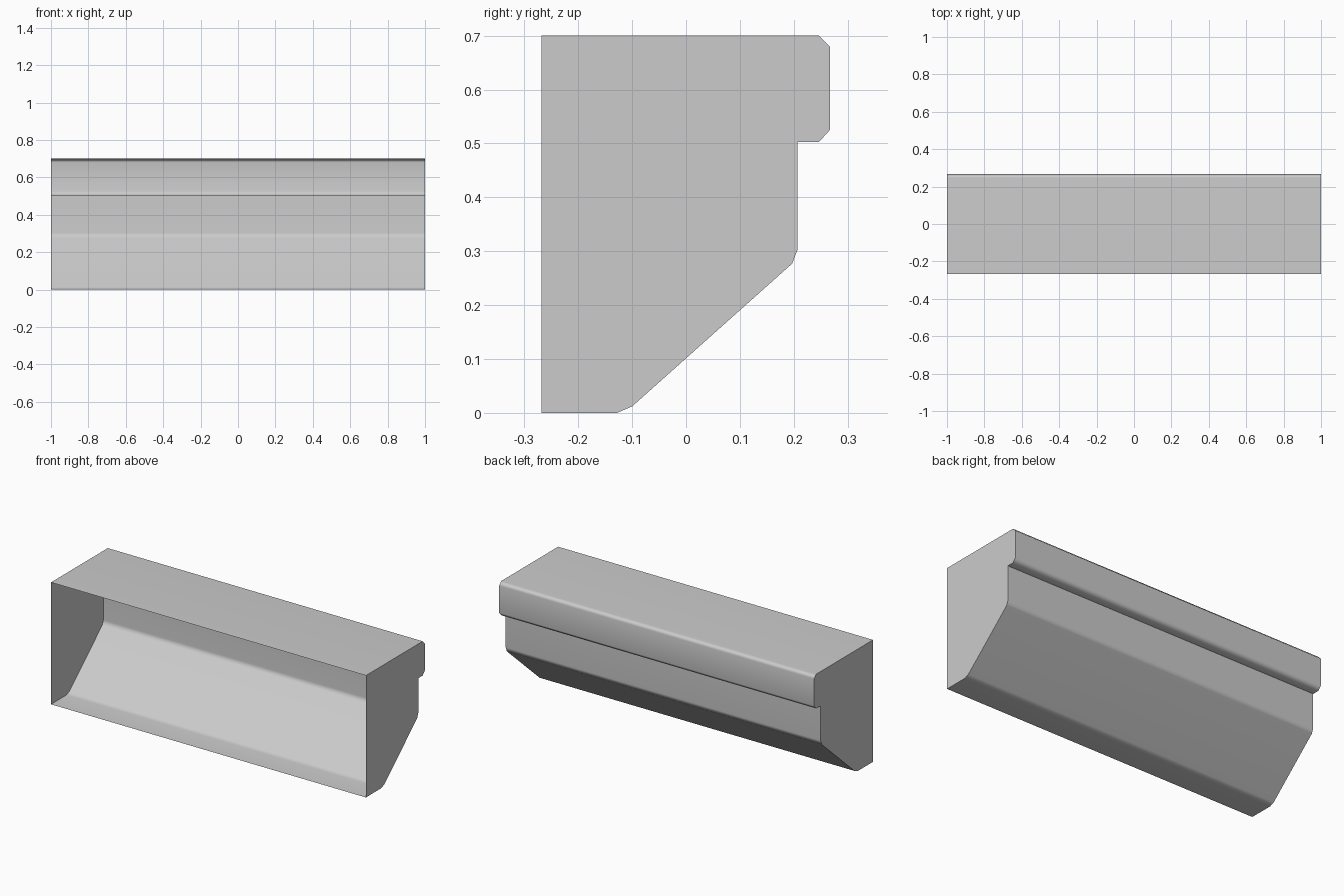
import bpy
import bmesh
import math

default = bpy.data.objects.get("Cube")
if default:
    bpy.data.objects.remove(default, do_unlink=True)

# Single plain grey
grey = bpy.data.materials.new("plain_grey")
grey.use_nodes = True
colour = (0.6, 0.6, 0.6, 1)
grey.diffuse_color = colour
grey.node_tree.nodes["Principled BSDF"].inputs["Base Color"].default_value = colour

# Side profile (y, z), from front top edge over the lip and down to front bottom edge
FRONT = -0.268
profile = [
    (FRONT, 0.70), (0.247, 0.70), (0.267, 0.68),      # top and lip bevel
    (0.267, 0.525), (0.247, 0.503), (0.207, 0.503),   # lip underside
    (0.207, 0.303), (0.197, 0.277),                   # back wall
    (-0.10, 0.012), (-0.128, 0.0), (FRONT, 0.0),      # slope and base
]

# Extrude the profile along x, leaving the front open
bm = bmesh.new()
end = bm.faces.new([bm.verts.new((-1, y, z)) for y, z in profile])
swept = bmesh.ops.extrude_face_region(bm, geom=[end], use_keep_orig=True)
moved = [g for g in swept["geom"] if isinstance(g, bmesh.types.BMVert)]
bmesh.ops.translate(bm, verts=moved, vec=(2, 0, 0))
bmesh.ops.recalc_face_normals(bm, faces=bm.faces)
opening = [f for f in bm.faces if f.normal.y < -0.9]
bmesh.ops.delete(bm, geom=opening, context='FACES_ONLY')

mesh = bpy.data.meshes.new("trough_shell")
bm.to_mesh(mesh)
bm.free()
mesh.materials.append(grey)
shell = bpy.data.objects.new("trough_shell", mesh)
bpy.context.collection.objects.link(shell)

# Soft bevels, crisp ends and inner corner, flat broad faces
bpy.ops.object.select_all(action='DESELECT')
shell.select_set(True)
bpy.context.view_layer.objects.active = shell
bpy.ops.object.shade_smooth_by_angle(angle=math.radians(60))
weighted = shell.modifiers.new("flat_broad_faces", 'WEIGHTED_NORMAL')
weighted.keep_sharp = True
